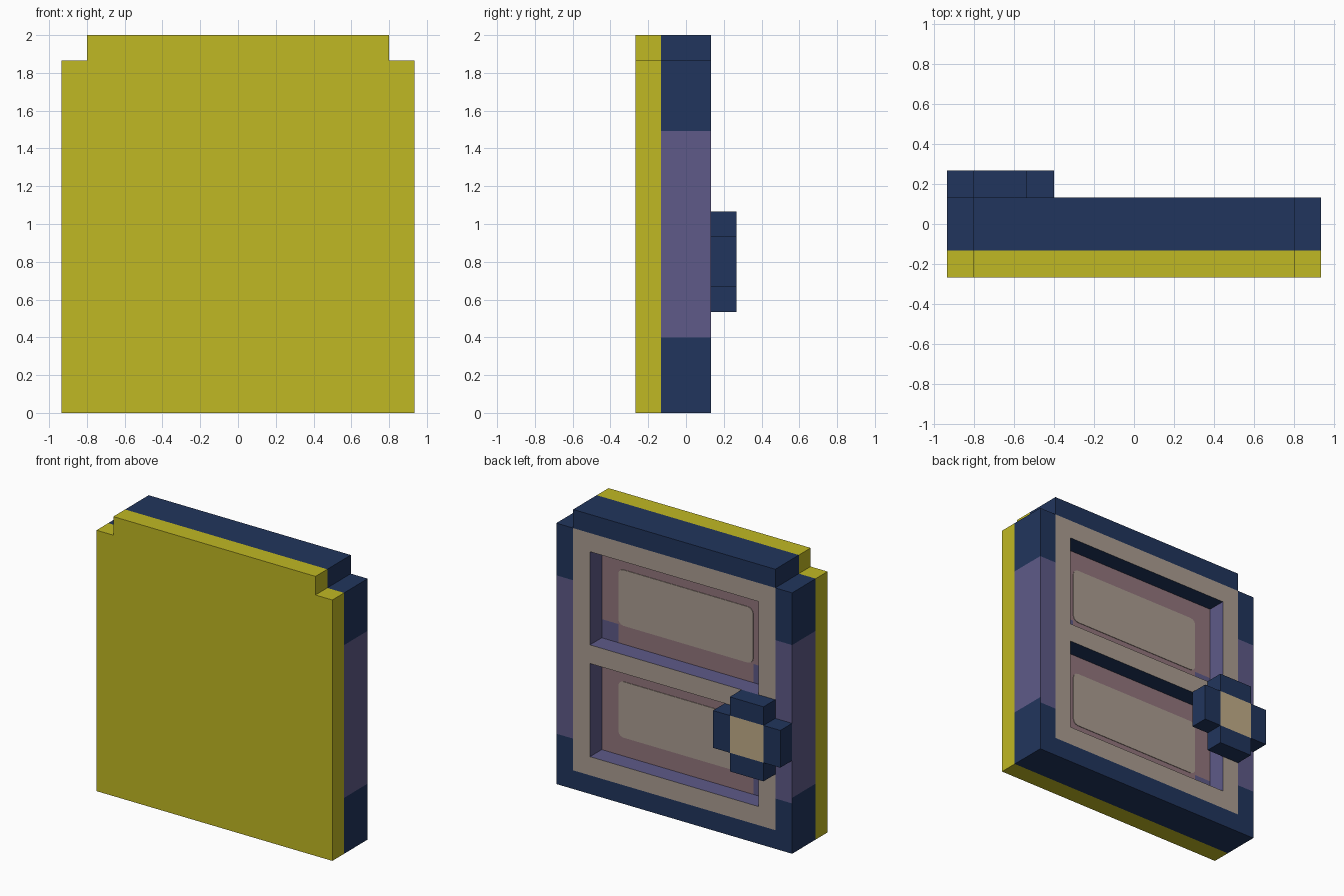
import bpy, bmesh, math

if "Cube" in bpy.data.objects:
    bpy.data.objects.remove(bpy.data.objects["Cube"])

U = 2 / 15  # one block unit


def lin(c):
    c /= 255
    return c / 12.92 if c <= 0.04045 else ((c + 0.055) / 1.055) ** 2.4


COLOURS = {"yellow": (192, 184, 35), "navy": (33, 53, 93), "purple": (94, 90, 136),
           "beige": (172, 158, 146), "mauve": (147, 118, 125), "tan": (194, 174, 137)}
NAMES = list(COLOURS)
MATS = []
for n, rgb in COLOURS.items():
    m = bpy.data.materials.new(n)
    m.diffuse_color = (*[lin(c) for c in rgb], 1)
    m.use_nodes = True
    m.node_tree.nodes["Principled BSDF"].inputs["Base Color"].default_value = m.diffuse_color
    MATS.append(m)


def finish(name, bm):
    me = bpy.data.meshes.new(name)
    bm.to_mesh(me)
    bm.free()
    for m in MATS:
        me.materials.append(m)
    ob = bpy.data.objects.new(name, me)
    bpy.context.collection.objects.link(ob)
    return ob


def block_solid(name, xs, zs, front, depth, colour):
    """Stepped solid on an x/z grid: depth(x, z) gives the back y, or None for empty;
    colour(x, z, normal) names the colour of each face."""
    bm = bmesh.new()

    def quad(pts, col):
        f = bm.faces.new([bm.verts.new([c * U for c in p]) for p in pts])
        f.material_index = NAMES.index(col)

    def at(i, j):
        if 0 <= i < len(xs) - 1 and 0 <= j < len(zs) - 1:
            d = depth((xs[i] + xs[i + 1]) / 2, (zs[j] + zs[j + 1]) / 2)
            return front if d is None else d
        return front

    for i in range(len(xs) - 1):
        for j in range(len(zs) - 1):
            d = at(i, j)
            if d == front:
                continue
            a, b, c, e = xs[i], xs[i + 1], zs[j], zs[j + 1]
            x, z = (a + b) / 2, (c + e) / 2
            for y, nrm in ((d, "back"), (front, "front")):
                quad([(a, y, c), (b, y, c), (b, y, e), (a, y, e)], colour(x, z, nrm))
            for di, dj, p, q, nrm in ((-1, 0, (a, c), (a, e), "side"), (1, 0, (b, c), (b, e), "side"),
                                      (0, -1, (a, c), (b, c), "down"), (0, 1, (a, e), (b, e), "up")):
                n = at(i + di, j + dj)
                if n < d:
                    quad([(p[0], n, p[1]), (q[0], n, q[1]), (q[0], d, q[1]), (p[0], d, p[1])],
                         colour(x, z, nrm))
    bmesh.ops.remove_doubles(bm, verts=bm.verts, dist=1e-4)
    bmesh.ops.recalc_face_normals(bm, faces=bm.faces)
    return finish(name, bm)


def outline(x, z):  # square door with notched top corners
    return not (abs(x) > 6 and z > 14)


def in_window(x, z):
    return abs(x) < 5 and (2 < z < 7 or 8 < z < 13)


def body_colour(x, z, nrm):
    if nrm == "back":
        if in_window(x, z):
            corner = abs(x) > 4 and (8 < z < 9 or (x < 0 and 2 < z < 3))
            return "purple" if corner else "mauve"
        if abs(x) < 6 and 1 < z < 14:
            return "beige"
        return "purple" if abs(x) > 6 and 2.7 < z < 11.2 else "navy"
    if nrm == "side":
        if abs(x) < 6 and z < 14:
            return "purple"  # window reveals
        return "purple" if abs(x) > 6 and 3 < z < 11.2 else "navy"
    if nrm == "up" and abs(x) < 5 and z < 14:
        return "purple"  # window sills
    return "navy"


# front slab
block_solid("front_slab", [-7, -6, 6, 7], [0, 14, 15], -2,
            lambda x, z: -1 if outline(x, z) else None, lambda x, z, n: "yellow")

# door body with two recessed panels
block_solid("door_body", [-7, -6, -5, -4, 4, 5, 6, 7],
            [0, 1, 2, 2.7, 3, 7, 8, 9, 11.2, 13, 14, 15], -1,
            lambda x, z: (0 if in_window(x, z) else 1) if outline(x, z) else None, body_colour)

# cross-shaped handle with a light centre
block_solid("handle", [-7, -6, -4, -3], [4, 5, 7, 8], 1,
            lambda x, z: None if abs(x + 5) > 1 and abs(z - 6) > 1 else 2,
            lambda x, z, n: "tan" if n == "back" and abs(x + 5) < 1 and abs(z - 6) < 1 else "navy")

# thin rounded plates inside the recesses
R = 0.3
for label, zc in (("lower", 4.5), ("upper", 10.5)):
    bm = bmesh.new()
    pts = []
    for k, (sx, sz) in enumerate(((1, 1), (-1, 1), (-1, -1), (1, -1))):
        for s in range(4):
            t = math.radians(90 * k + 30 * s)
            pts.append((sx * (4 - R) + R * math.cos(t), zc + sz * (1.5 - R) + R * math.sin(t)))
    face = bm.faces.new([bm.verts.new((x * U, 0, z * U)) for x, z in pts])
    ext = bmesh.ops.extrude_face_region(bm, geom=[face])
    for v in ext["geom"]:
        if isinstance(v, bmesh.types.BMVert):
            v.co.y += 0.004
    bmesh.ops.recalc_face_normals(bm, faces=bm.faces)
    for f in bm.faces:
        f.material_index = NAMES.index("beige")
    finish(label + "_panel_plate", bm)
